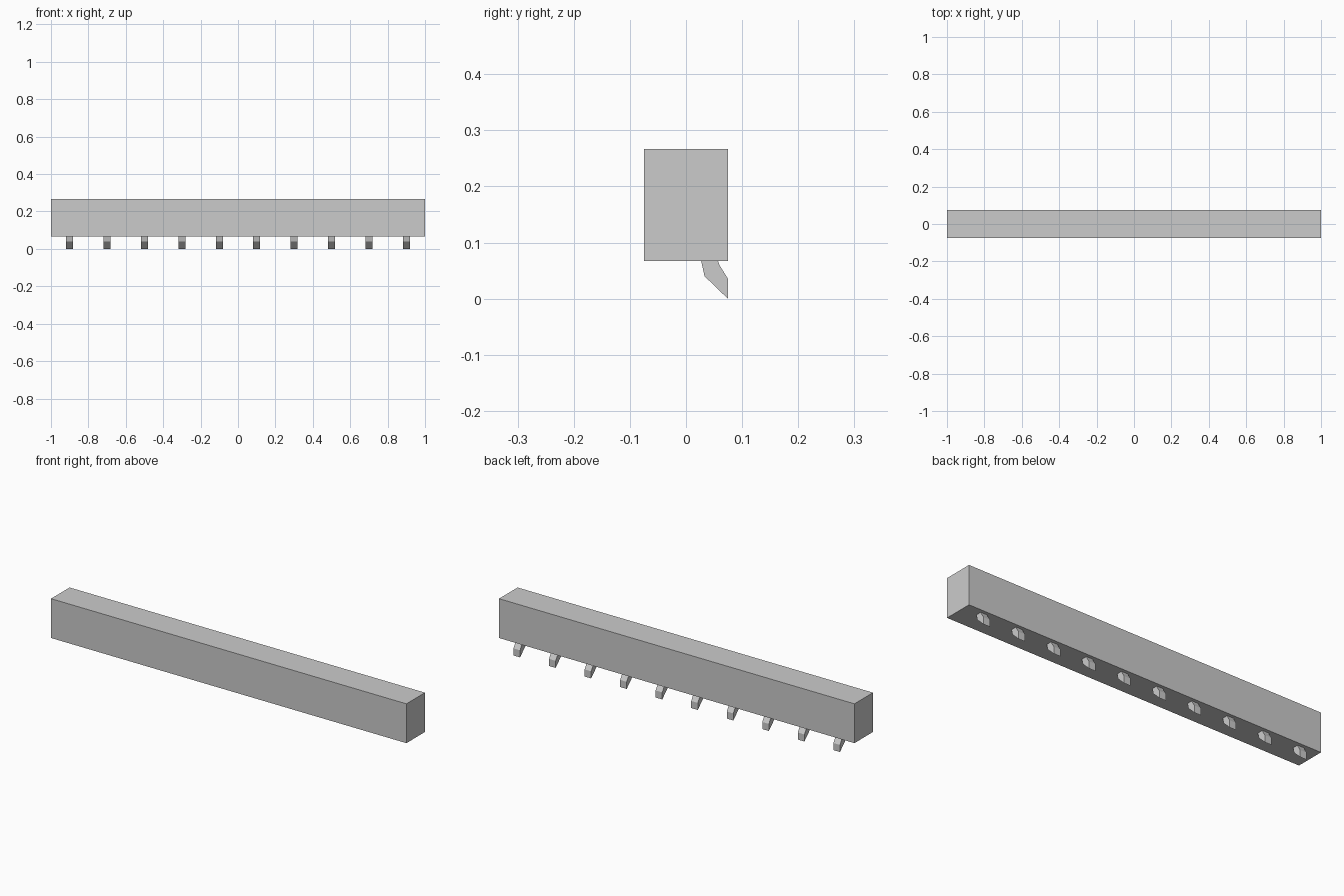
import bpy, bmesh

if "Cube" in bpy.data.objects:
    bpy.data.objects.remove(bpy.data.objects["Cube"])


def prism(name, profile, x_mid, width):
    """Extrude a (y, z) profile along x, centred on x_mid."""
    bm = bmesh.new()
    face = bm.faces.new([bm.verts.new((x_mid - width / 2, y, z)) for y, z in profile])
    ext = bmesh.ops.extrude_face_region(bm, geom=[face])
    verts = [g for g in ext["geom"] if isinstance(g, bmesh.types.BMVert)]
    bmesh.ops.translate(bm, verts=verts, vec=(width, 0, 0))
    bmesh.ops.recalc_face_normals(bm, faces=bm.faces[:])
    mesh = bpy.data.meshes.new(name)
    bm.to_mesh(mesh)
    bm.free()
    obj = bpy.data.objects.new(name, mesh)
    bpy.context.collection.objects.link(obj)
    return obj


BOTTOM, TOP, HALF = 0.067, 0.267, 0.0745

# Long rectangular beam
prism("beam", [(-HALF, BOTTOM), (HALF, BOTTOM), (HALF, TOP), (-HALF, TOP)], 0, 2)

# Row of ten bent hooks under the rear edge
hook = [(0.027, BOTTOM), (0.033, 0.04), (HALF, 0.0),
        (HALF, 0.036), (0.060, 0.059), (0.057, BOTTOM)]
for i in range(10):
    prism(f"hook_{i + 1}", hook, -0.9 + 0.2 * i, 0.037)
